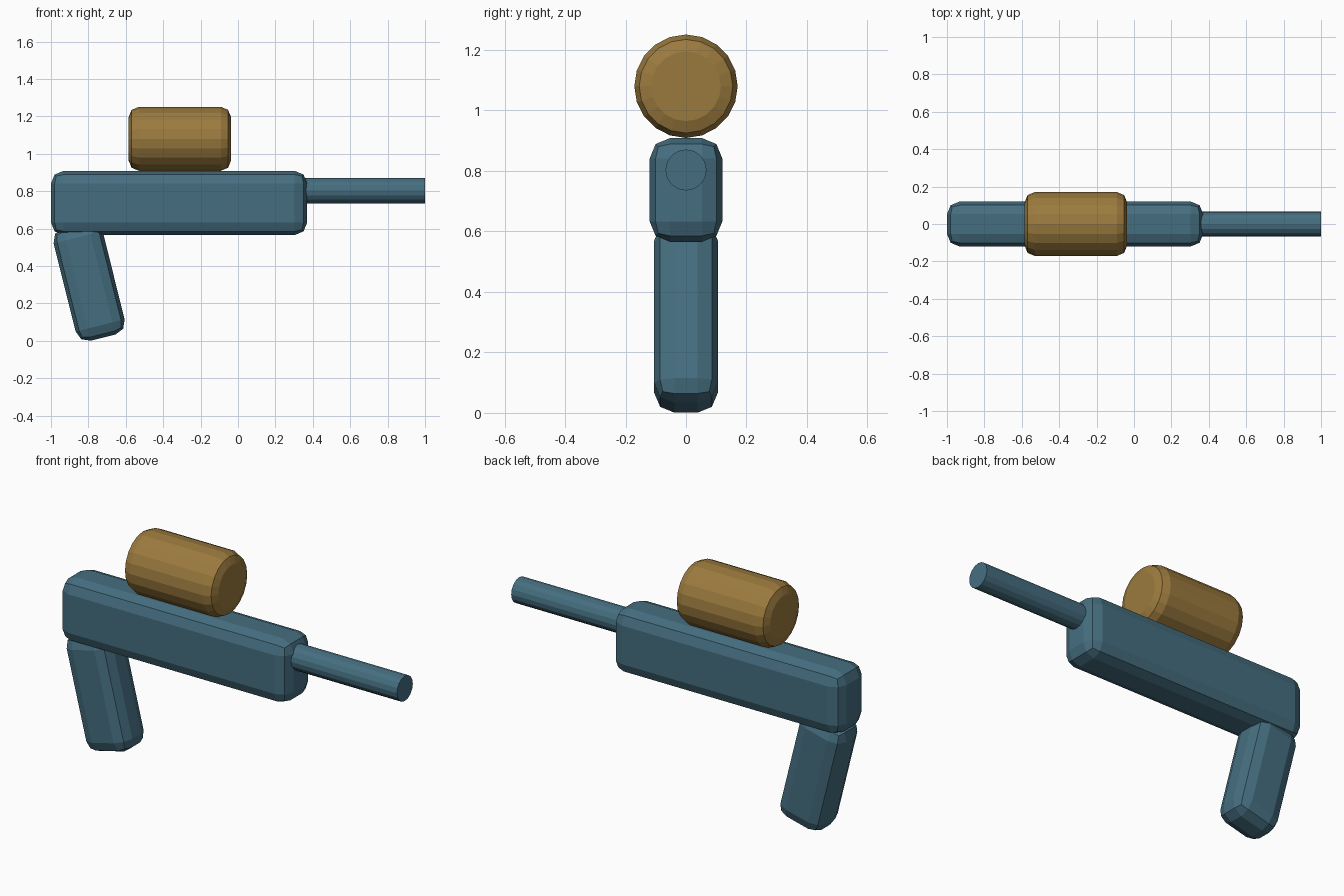
import bpy
from math import radians

if "Cube" in bpy.data.objects:
    bpy.data.objects.remove(bpy.data.objects["Cube"], do_unlink=True)


def make_material(name, rgb):
    mat = bpy.data.materials.new(name)
    mat.use_nodes = True
    mat.diffuse_color = (*rgb, 1)
    mat.node_tree.nodes["Principled BSDF"].inputs["Base Color"].default_value = (*rgb, 1)
    return mat


def finish(name, mat, bevel):
    """Name and colour the active object, and round its edges."""
    obj = bpy.context.object
    obj.name = name
    obj.data.materials.append(mat)
    bpy.ops.object.transform_apply(location=False, rotation=True, scale=True)
    if bevel:
        mod = obj.modifiers.new("rounded_edges", "BEVEL")
        mod.width = bevel
        mod.segments = 2
        mod.limit_method = "ANGLE"
        mod.angle_limit = radians(40)
    return obj


def box(name, mat, center, size, bevel, tilt=0):
    bpy.ops.mesh.primitive_cube_add(size=1, location=center, rotation=(0, radians(tilt), 0))
    bpy.context.object.scale = size
    return finish(name, mat, bevel)


def rod(name, mat, x_start, x_end, z, radius, sides, bevel=0):
    bpy.ops.mesh.primitive_cylinder_add(
        vertices=sides, radius=radius, depth=x_end - x_start,
        location=((x_start + x_end) / 2, 0, z), rotation=(0, radians(90), 0))
    return finish(name, mat, bevel)


teal = make_material("slate_teal", (0.060, 0.156, 0.216))
bronze = make_material("bronze", (0.328, 0.195, 0.048))

# Main housing and tilted grip
box("body", teal, (-0.315, 0, 0.737), (1.37, 0.24, 0.343), 0.067)
box("grip", teal, (-0.796, 0, 0.318), (0.27, 0.21, 0.62), 0.067, tilt=-14)

# Barrel at the front and tank on top
rod("barrel", teal, 0.3, 1.0, 0.803, 0.068, 16)
rod("tank", bronze, -0.585, -0.037, 1.08, 0.171, 20, 0.055)
